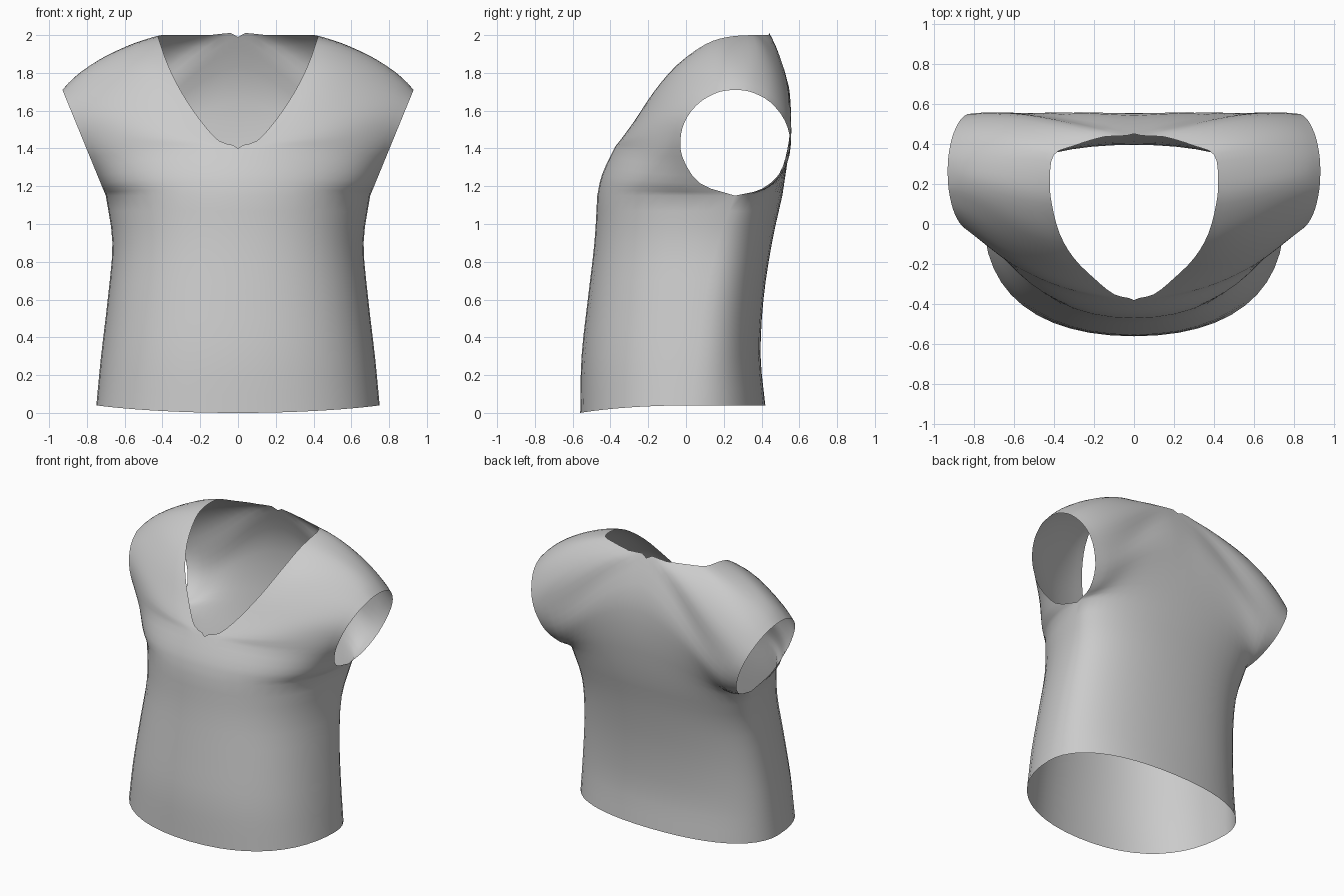
import bpy, bmesh
from math import sin, cos, radians
from mathutils import Vector as V

cube = bpy.data.objects.get("Cube")
if cube:
    bpy.data.objects.remove(cube)

COLS, STEPS = 12, 3   # samples across each section, samples between sections
FULL = 0.64           # roundness of the body sections

# A section is a curve from the centre or neckline to the side or armhole:
# [start, start tangent, end, end tangent]


def body_section(z, w, y_mid, y_side, z_mid):
    depth = y_mid - y_side
    return [V((0, y_mid, z_mid)), V((FULL * w, 0, 0)),
            V((w, y_side, z)), V((0, FULL * depth, 0))]


def armhole(deg):
    a = radians(deg)
    z = 1.43 - 0.28 * cos(a)
    return V((0.70 + 0.41 * (z - 1.15), 0.26 - 0.29 * sin(a), z))


def shoulder_section(deg, neck, out, inward):
    return [V(neck), V(out), armhole(deg), V(inward)]


def spline(sections):
    """Smoothly interpolate a chain of sections."""
    first = [2 * a - b for a, b in zip(sections[0], sections[1])]
    last = [2 * a - b for a, b in zip(sections[-1], sections[-2])]
    chain = [first] + sections + [last]
    result = []
    for i in range(1, len(chain) - 2):
        for s in range(STEPS):
            t = s / STEPS
            result.append([
                b + t / 2 * (c - a + t * (2 * a - 5 * b + 4 * c - d
                                          + t * (3 * (b - c) + d - a)))
                for a, b, c, d in zip(*chain[i - 1:i + 3])])
    return result + [sections[-1]]


def sample(section):
    p, tp, q, tq = section
    p = V((max(p.x, 0), p.y, p.z))
    a, b = p + tp, q + tq
    row = []
    for j in range(COLS + 1):
        u = j / COLS
        v = 1 - u
        row.append(p * v**3 + a * 3 * v * v * u + b * 3 * v * u * u + q * u**3)
    return row


# Lower body: height, half width, front y, back y, side y
body = [(0.04, 0.75, -0.56, 0.42, 0.03),
        (0.30, 0.725, -0.553, 0.395, 0.06),
        (0.60, 0.69, -0.52, 0.41, 0.10),
        (0.90, 0.665, -0.485, 0.455, 0.17),
        (1.15, 0.70, -0.47, 0.51, 0.26)]
front = [body_section(z, w, f, s, 0 if z < 0.1 else z) for z, w, f, b, s in body]
back = [body_section(z, w, b, s, z) for z, w, f, b, s in body]

# Shoulders: armhole angle, neckline point, tangent there, tangent at armhole
yoke = [(40, (0, -0.445, 1.26), (0.42, 0, 0), (-0.02, -0.30, 0)),
        (75, (0, -0.38, 1.40), (0.38, 0, 0), (-0.10, -0.18, 0)),
        (100, (0.1, -0.35, 1.44), (0.32, 0, 0), (-0.15, -0.13, 0.03)),
        (120, (0.2, -0.27, 1.55), (0.28, 0, 0), (-0.15, -0.10, 0.06)),
        (140, (0.3, -0.17, 1.70), (0.22, 0, 0), (-0.15, -0.06, 0.10)),
        (158, (0.37, -0.05, 1.84), (0.18, 0, 0), (-0.13, -0.02, 0.13)),
        (170, (0.41, 0.1, 1.95), (0.16, 0, -0.02), (-0.12, 0, 0.15)),
        (185, (0.42, 0.22, 1.99), (0.16, 0, -0.03), (-0.12, 0, 0.15)),
        (200, (0.40, 0.345, 2.0), (0.16, 0.04, -0.04), (-0.13, 0.02, 0.14)),
        (220, (0.3, 0.39, 2.0), (0.18, 0.07, -0.06), (-0.15, 0.06, 0.11)),
        (245, (0.15, 0.435, 2.0), (0.22, 0.08, -0.09), (-0.2, 0.06, 0.06)),
        (270, (0, 0.45, 1.99), (0.28, 0.06, -0.10), (-0.25, 0.03, 0)),
        (300, (0, 0.54, 1.74), (0.32, 0.02, -0.03), (-0.2, 0.06, 0)),
        (330, (0, 0.55, 1.45), (0.38, 0, 0), (-0.08, 0.11, 0))]
upper = [front[-1]] + [shoulder_section(*y) for y in yoke] + [back[-1]]

# Loft from the front hem over the shoulder to the back hem
sections = spline(front) + spline(upper)[1:] + spline(back)[::-1][1:]
bm = bmesh.new()
rows = [[bm.verts.new(p) for p in sample(s)] for s in sections]
for lo, hi in zip(rows, rows[1:]):
    for j in range(COLS):
        bm.faces.new((lo[j], lo[j + 1], hi[j + 1], hi[j]))
bmesh.ops.remove_doubles(bm, verts=bm.verts, dist=0.0005)
mesh = bpy.data.meshes.new("shirt")
bm.to_mesh(mesh)
bm.free()
shirt = bpy.data.objects.new("shirt", mesh)
bpy.context.collection.objects.link(shirt)

# Second half by mirroring
mirror = shirt.modifiers.new("mirror", "MIRROR")
mirror.merge_threshold = 0.001

# Plain grey cloth
cloth = bpy.data.materials.new("grey cloth")
cloth.use_nodes = True
grey = (0.6, 0.6, 0.6, 1)
cloth.diffuse_color = grey
cloth.node_tree.nodes["Principled BSDF"].inputs["Base Color"].default_value = grey
mesh.materials.append(cloth)

bpy.context.view_layer.objects.active = shirt
shirt.select_set(True)
bpy.ops.object.shade_smooth_by_angle(angle=radians(60))
